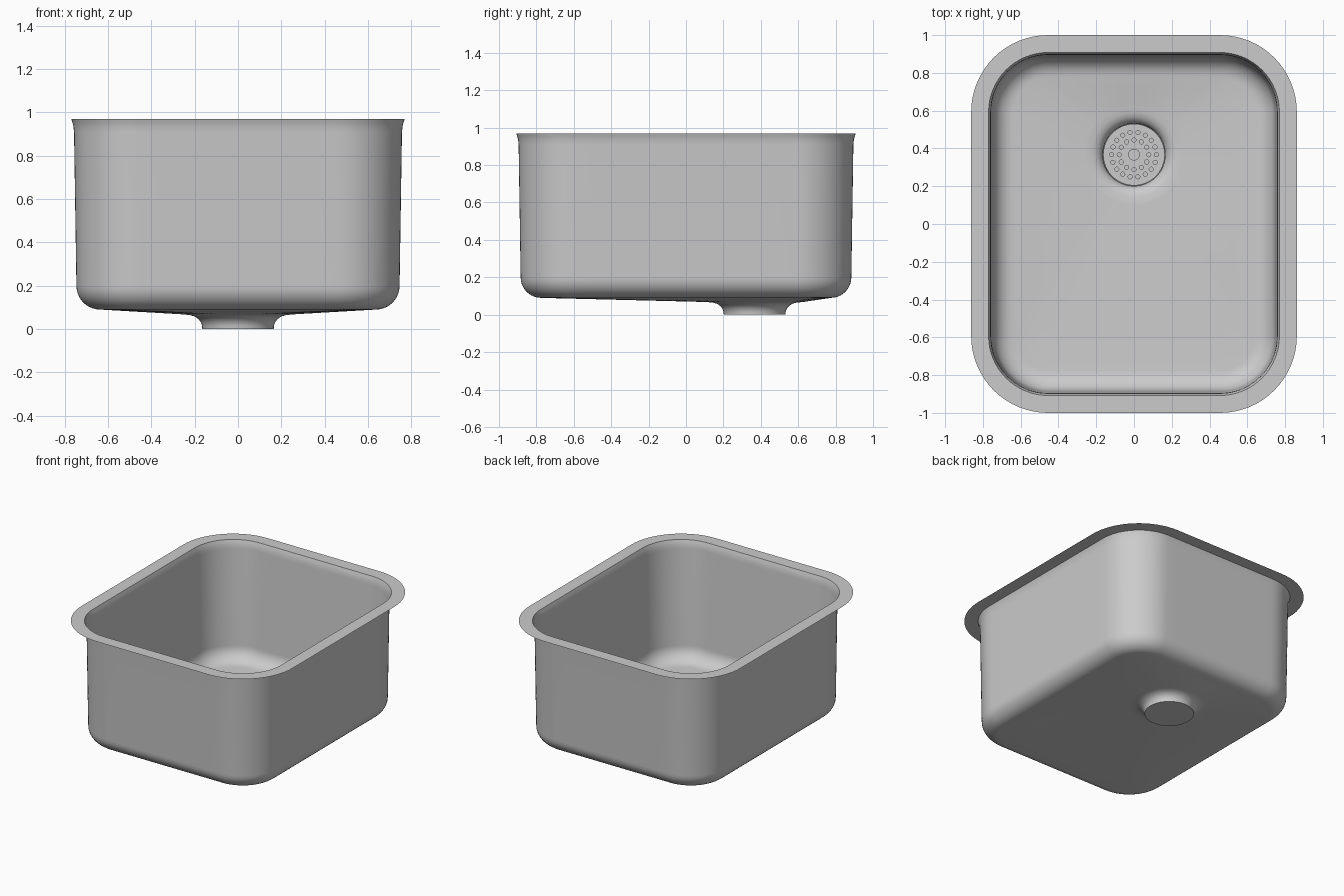
import bpy, bmesh, math

if "Cube" in bpy.data.objects:
    bpy.data.objects.remove(bpy.data.objects["Cube"])

steel = bpy.data.materials.new("brushed steel")
steel.diffuse_color = (0.6, 0.6, 0.6, 1)
steel.use_nodes = True
steel.node_tree.nodes["Principled BSDF"].inputs["Base Color"].default_value = steel.diffuse_color

CX, CY = 0.455, 0.593        # corner arc centres shared by every bowl ring
DRAIN = (0.0, 0.367)         # drain centre
ARC, SIDE = 16, 12           # segments per corner and per straight side


def outline(r):
    """Rounded rectangle whose corner arcs have radius r."""
    corners = []
    for k, (sx, sy) in enumerate([(1, 1), (-1, 1), (-1, -1), (1, -1)]):
        for i in range(ARC + 1):
            a = math.pi / 2 * (k + i / ARC)
            corners.append((sx * CX + r * math.cos(a), sy * CY + r * math.sin(a)))
    pts = []
    for k in range(4):
        pts += corners[k * (ARC + 1):(k + 1) * (ARC + 1)]
        a, b = pts[-1], corners[(k + 1) * (ARC + 1) % len(corners)]
        for i in range(1, SIDE):
            t = i / SIDE
            pts.append((a[0] + (b[0] - a[0]) * t, a[1] + (b[1] - a[1]) * t))
    return pts


def rect_ring(r, z):
    return [(x, y, z) for x, y in outline(r)]


def drain_ring(r, z):
    """Circle round the drain, lined up with the points of the bowl outline."""
    ring = []
    for x, y in outline(0.18):
        a = math.atan2(y - DRAIN[1], x - DRAIN[0])
        ring.append((DRAIN[0] + r * math.cos(a), DRAIN[1] + r * math.sin(a), z))
    return ring


def finish(name, bm):
    me = bpy.data.meshes.new(name)
    bm.to_mesh(me)
    bm.free()
    ob = bpy.data.objects.new(name, me)
    bpy.context.collection.objects.link(ob)
    me.materials.append(steel)
    return ob


def smooth(ob, angle=35):
    bpy.ops.object.select_all(action='DESELECT')
    ob.select_set(True)
    bpy.context.view_layer.objects.active = ob
    bpy.ops.object.shade_smooth_by_angle(angle=math.radians(angle))


def loft(name, rings, cap=False):
    """Skin a stack of rings, outermost first, with normals facing up and in."""
    bm = bmesh.new()
    rows = [[bm.verts.new(p) for p in ring] for ring in rings]
    n = len(rows[0])
    for a, b in zip(rows, rows[1:]):
        for i in range(n):
            j = (i + 1) % n
            bm.faces.new((a[i], a[j], b[j], b[i]))
    if cap:
        bm.faces.new(rows[-1])
    ob = finish(name, bm)
    smooth(ob)
    return ob


def cylinder(bm, x, y, z0, z1, r, seg):
    made = bmesh.ops.create_cone(bm, cap_ends=True, segments=seg, radius1=r,
                                 radius2=r, depth=z1 - z0)["verts"]
    bmesh.ops.translate(bm, verts=made, vec=(x, y, (z0 + z1) / 2))


# Flat mounting rim
loft("rim", [rect_ring(0.407, 0.97), rect_ring(0.315, 0.97)])

# Bowl: flared lip, tapered wall, rounded bottom edge, floor sloping to the drain
rings = [rect_ring(r, z) for r, z in
         [(0.315, 0.97), (0.310, 0.955), (0.305, 0.938), (0.302, 0.91), (0.291, 0.20)]]
for i in range(1, 10):
    a = math.pi / 2 * i / 9
    rings.append(rect_ring(0.181 + 0.11 * math.cos(a), 0.20 - 0.11 * math.sin(a)))
edge, hole = rings[-1], drain_ring(0.26, 0.068)
for t in (0.25, 0.5, 0.75, 1.0):
    rings.append([tuple(p + (q - p) * t for p, q in zip(u, v)) for u, v in zip(edge, hole)])
loft("bowl", rings)

# Drain: flange rolling down into a short closed neck
loft("drain", [drain_ring(r, z) for r, z in
               [(0.26, 0.068), (0.225, 0.065), (0.20, 0.058), (0.183, 0.046),
                (0.172, 0.032), (0.166, 0.016), (0.165, 0.0)]], cap=True)

# Strainer plate with two rings of holes
bm = bmesh.new()
cylinder(bm, *DRAIN, 0.005, 0.015, 0.163, 64)
strainer = finish("strainer", bm)
bm = bmesh.new()
for count, radius in ((18, 0.119), (12, 0.078)):
    for i in range(count):
        a = 2 * math.pi * i / count
        cylinder(bm, DRAIN[0] + radius * math.cos(a), DRAIN[1] + radius * math.sin(a),
                 -0.02, 0.04, 0.011, 12)
cutter = finish("strainer_hole_cutter", bm)
cutter.hide_render = True
cutter.hide_viewport = True
mod = strainer.modifiers.new("holes", 'BOOLEAN')
mod.object = cutter
mod.solver = 'EXACT'
smooth(strainer)

# Strainer knob
bm = bmesh.new()
cylinder(bm, *DRAIN, 0.014, 0.03, 0.031, 32)
smooth(finish("strainer_knob", bm))
